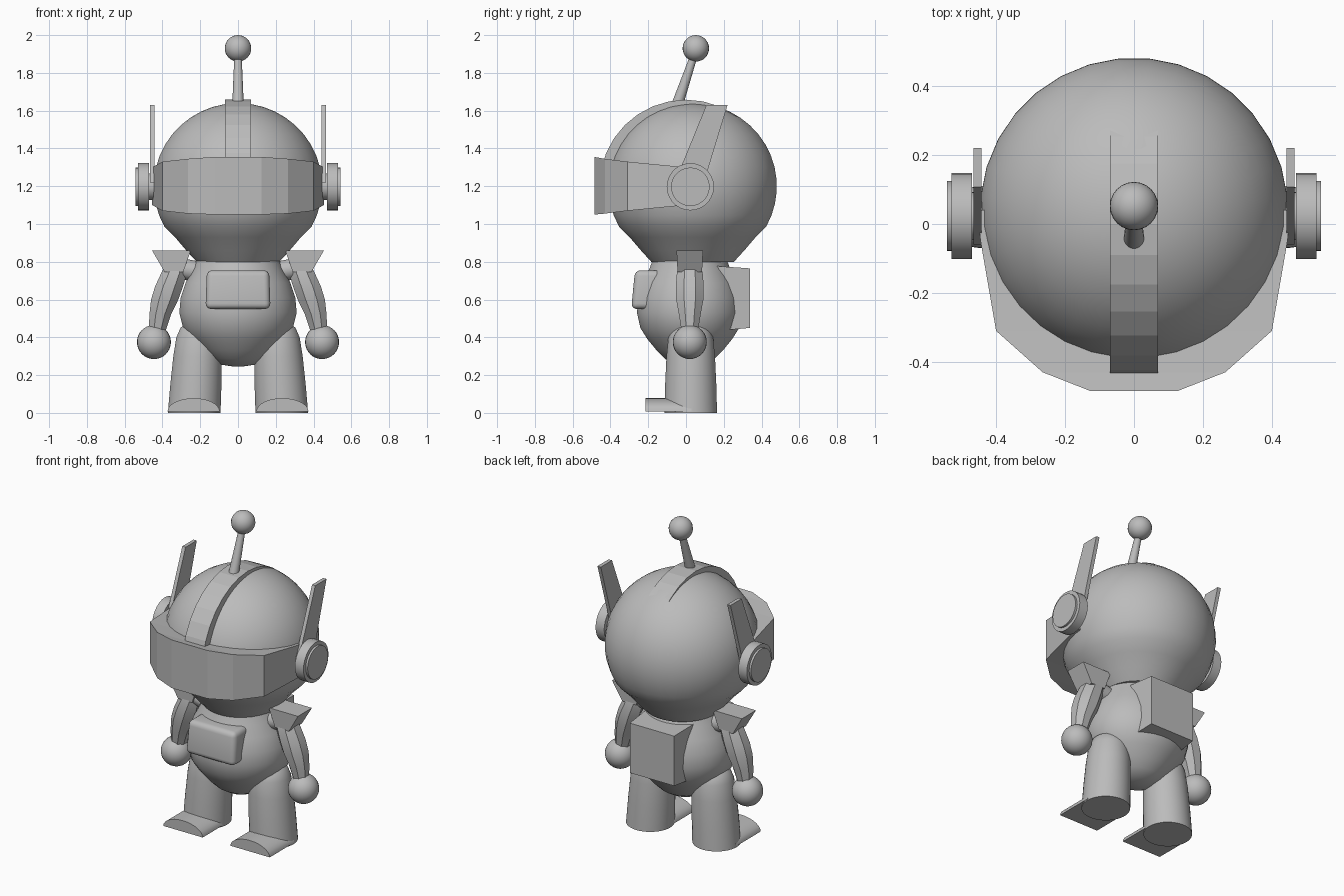
import bpy, bmesh, math
from mathutils import Vector, Matrix

if "Cube" in bpy.data.objects:
    bpy.data.objects.remove(bpy.data.objects["Cube"], do_unlink=True)

grey = bpy.data.materials.new("plain_grey")
grey.use_nodes = True
grey.diffuse_color = (0.5, 0.5, 0.5, 1)
grey.node_tree.nodes["Principled BSDF"].inputs["Base Color"].default_value = (0.5, 0.5, 0.5, 1)


def finish(name, bm, angle=35):
    """Turn a bmesh into a shaded object."""
    bmesh.ops.recalc_face_normals(bm, faces=bm.faces)
    mesh = bpy.data.meshes.new(name)
    bm.to_mesh(mesh)
    bm.free()
    mesh.materials.append(grey)
    obj = bpy.data.objects.new(name, mesh)
    bpy.context.collection.objects.link(obj)
    if angle:
        bpy.ops.object.select_all(action='DESELECT')
        obj.select_set(True)
        bpy.context.view_layer.objects.active = obj
        bpy.ops.object.shade_smooth_by_angle(angle=math.radians(angle))
    return obj


def loft(name, rings, angle=35):
    """Skin a list of equal-length point rings and cap both ends."""
    bm = bmesh.new()
    loops = [[bm.verts.new(p) for p in ring] for ring in rings]
    n = len(loops[0])
    for a, b in zip(loops, loops[1:]):
        for i in range(n):
            j = (i + 1) % n
            bm.faces.new((a[i], a[j], b[j], b[i]))
    bm.faces.new(loops[0])
    bm.faces.new(loops[-1])
    return finish(name, bm, angle)


def stack(name, sections, sides=32, squash=1.0, angle=35):
    """Loft round sections given as (x, y, z, radius)."""
    rings = []
    for x, y, z, r in sections:
        turns = [math.tau * (i + 0.5) / sides for i in range(sides)]
        rings.append([(x + r * math.cos(t), y + r * squash * math.sin(t), z) for t in turns])
    return loft(name, rings, angle)


def ball(name, centre, radius):
    bm = bmesh.new()
    bmesh.ops.create_uvsphere(bm, u_segments=24, v_segments=16, radius=radius,
                              matrix=Matrix.Translation(centre))
    return finish(name, bm)


def rod(name, start, end, r1, r2, sides=24, angle=35):
    a, b = Vector(start), Vector(end)
    turn = (b - a).to_track_quat('Z', 'Y').to_matrix().to_4x4()
    bm = bmesh.new()
    bmesh.ops.create_cone(bm, cap_ends=True, segments=sides, radius1=r1, radius2=r2,
                          depth=(b - a).length, matrix=Matrix.Translation((a + b) / 2) @ turn)
    return finish(name, bm, angle)


def rect(x1, x2, y1, y2, z):
    return [(x1, y1, z), (x2, y1, z), (x2, y2, z), (x1, y2, z)]


# Head: sphere running into a straight cone at the neck
head = [(0, 0.035, 0.80, 0.22), (0, 0.035, 0.86, 0.275), (0, 0.035, 0.93, 0.335)]
for i in range(15):
    t = math.radians(-29 + i * 118.5 / 14)
    head.append((0, 0.035, 1.2 + 0.44 * math.sin(t), 0.448 * math.cos(t)))
stack("head", head)

# Crest band over the top of the head
arc = [math.pi * i / 16 for i in range(17)]
loft("head_crest", [[(x, 0.458 * math.cos(t), 1.2 + 0.458 * math.sin(t)) for t in arc]
                    for x in (-0.07, 0.07)], 0)

# Visor: faceted wrap, taller towards the front
visor = []
for x, y, low, high in [(0.455, 0.04, 1.10, 1.30), (0.445, -0.05, 1.095, 1.305),
                        (0.40, -0.31, 1.07, 1.33), (0.265, -0.43, 1.055, 1.345),
                        (0.125, -0.485, 1.05, 1.355)]:
    visor.append([(-x, y, low), (x, y, low), (x, y, high), (-x, y, high)])
loft("visor", visor, 0)

# Antenna
rod("antenna_rod", (0, -0.05, 1.62), (0, 0.045, 1.90), 0.031, 0.019)
ball("antenna_ball", (0, 0.052, 1.93), 0.07)

# Torso, belly pocket and backpack
outline = [(0.245, 0.02), (0.255, 0.09), (0.285, 0.145), (0.33, 0.195), (0.39, 0.25),
           (0.45, 0.292), (0.53, 0.312), (0.61, 0.305), (0.69, 0.278), (0.76, 0.24), (0.82, 0.215)]
stack("torso", [(0, 0.02, z, r) for z, r in outline], squash=0.9)

pocket = loft("belly_pocket", [rect(-0.172, 0.172, -0.29, -0.12, 0.55),
                               rect(-0.165, 0.165, -0.27, -0.12, 0.755)], 0)
bevel = pocket.modifiers.new("rounding", 'BEVEL')
bevel.width = 0.03
bevel.segments = 4
for face in pocket.data.polygons:
    face.use_smooth = True

loft("backpack", [[(-w, y, low), (w, y, low), (w, y, high), (-w, y, high)]
                  for w, y, low, high in ((0.17, 0.12, 0.43, 0.78), (0.155, 0.34, 0.45, 0.765))], 0)

# Paired parts
for side, s in (("left", 1), ("right", -1)):
    # Ear discs and swept fin
    for part, x1, x2, r in (("ear_hub", 0.40, 0.48, 0.07), ("ear_disc", 0.47, 0.53, 0.125),
                            ("ear_cap", 0.52, 0.543, 0.102)):
        rod(f"{side}_{part}", (s * x1, 0.023, 1.197), (s * x2, 0.023, 1.197), r, r, 28)
    fin = [(-0.06, 1.22), (0.095, 1.22), (0.22, 1.63), (0.108, 1.63)]
    loft(f"{side}_ear_fin", [[(s * x, y, z) for y, z in fin] for x in (0.443, 0.466)], 0)

    # Shoulder pad flaring upwards
    loft(f"{side}_shoulder_pad", [rect(s * 0.29, s * 0.388, -0.045, 0.085, 0.745),
                                  rect(s * 0.25, s * 0.455, -0.05, 0.09, 0.86)], 0)
    rod(f"{side}_shoulder_joint", (s * 0.18, 0.02, 0.74), (s * 0.33, 0.02, 0.77), 0.055, 0.055, 12)

    # Arm and hand
    arm = [(0.325, 0.79, 0.06), (0.338, 0.74, 0.074), (0.365, 0.67, 0.08),
           (0.388, 0.60, 0.078), (0.412, 0.52, 0.062), (0.43, 0.42, 0.045)]
    stack(f"{side}_arm", [(s * x, 0.02, z, r) for x, z, r in arm], sides=8)
    ball(f"{side}_hand", (s * 0.445, 0.02, 0.375), 0.09)

    # Leg leaning inwards towards the hip
    leg = [(0.0, 0.14), (0.15, 0.136), (0.3, 0.129), (0.4, 0.119), (0.45, 0.1), (0.485, 0.06), (0.5, 0.01)]
    stack(f"{side}_leg", [(s * (0.232 - 0.06 * z), 0.025, z, r) for z, r in leg], angle=50)

    # Foot: flat-bottomed arched toe
    arch = [(s * 0.235 + 0.138 * math.cos(math.pi * i / 14),
             0.008 + 0.07 * math.sin(math.pi * i / 14)) for i in range(15)]
    loft(f"{side}_foot", [[(x, y, z) for x, z in arch] for y in (-0.215, 0.03)], 40)
